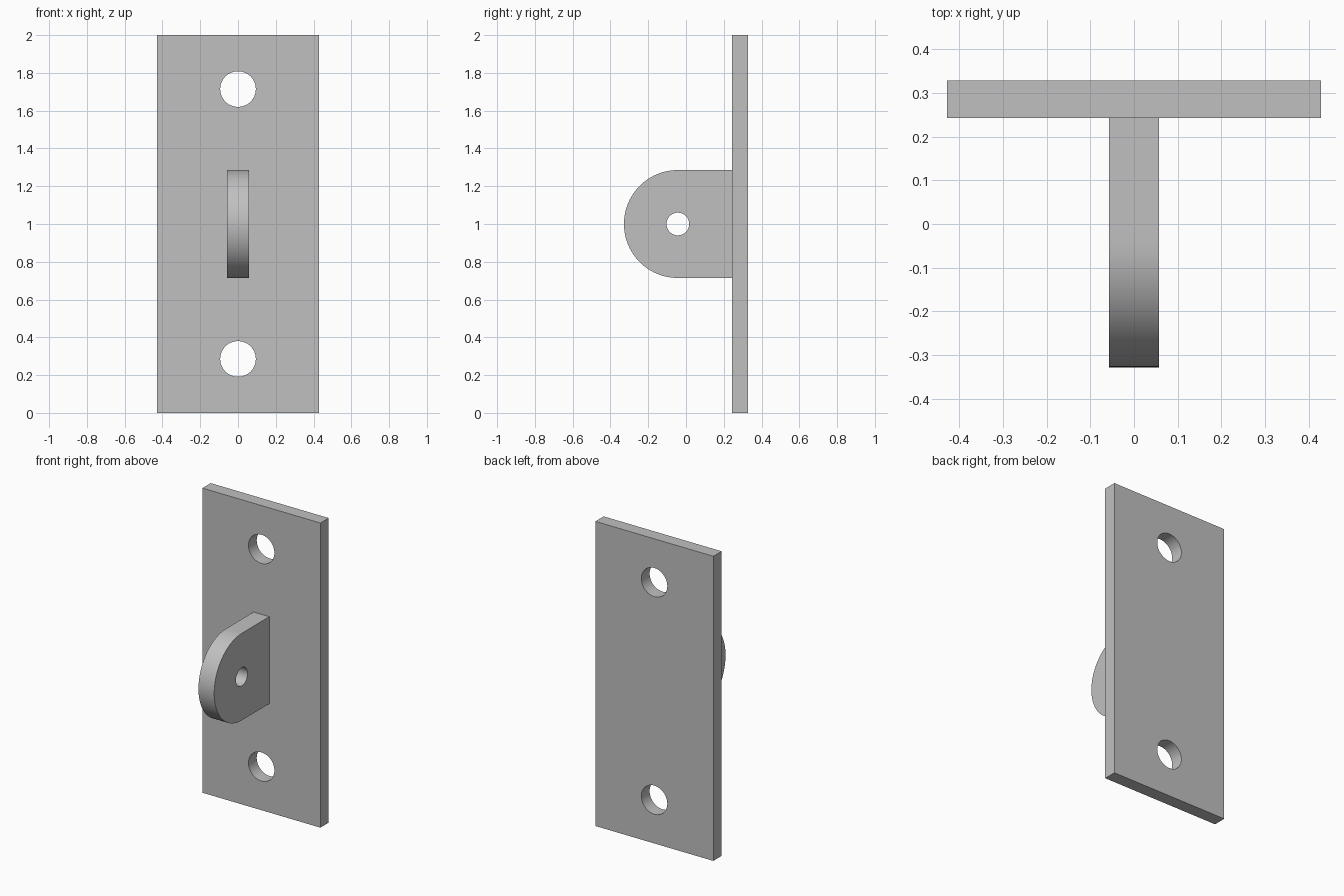
import bpy, bmesh
from math import pi, sin, cos
from mathutils import Vector

cube = bpy.data.objects.get("Cube")
if cube:
    bpy.data.objects.remove(cube, do_unlink=True)

grey = bpy.data.materials.new("plain_grey")
grey.use_nodes = True
grey.diffuse_color = (0.53, 0.53, 0.53, 1)
grey.node_tree.nodes["Principled BSDF"].inputs["Base Color"].default_value = grey.diffuse_color


def arc(u, v, radius, start, end, steps):
    """Points along an arc, both ends included."""
    angles = [start + (end - start) * i / steps for i in range(steps + 1)]
    return [(u + radius * cos(a), v + radius * sin(a)) for a in angles]


def circle(u, v, radius, steps=48):
    return arc(u, v, radius, 0, 2 * pi, steps)[:-1]


def prism(name, loops, place, depth):
    """Fill an outline with holes, then extrude it into a solid."""
    bm = bmesh.new()
    for loop in loops:
        verts = [bm.verts.new(place(u, v)) for u, v in loop]
        for a, b in zip(verts, verts[1:] + verts[:1]):
            bm.edges.new((a, b))
    bmesh.ops.triangle_fill(bm, edges=bm.edges[:], use_beauty=True)
    extruded = bmesh.ops.extrude_face_region(bm, geom=bm.faces[:], use_keep_orig=True)
    moved = [g for g in extruded["geom"] if isinstance(g, bmesh.types.BMVert)]
    bmesh.ops.translate(bm, verts=moved, vec=Vector(depth))
    bmesh.ops.recalc_face_normals(bm, faces=bm.faces[:])
    mesh = bpy.data.meshes.new(name)
    bm.to_mesh(mesh)
    bm.free()
    mesh.materials.append(grey)
    obj = bpy.data.objects.new(name, mesh)
    bpy.context.collection.objects.link(obj)
    bpy.ops.object.select_all(action="DESELECT")
    obj.select_set(True)
    bpy.context.view_layer.objects.active = obj
    bpy.ops.object.shade_smooth_by_angle(angle=pi / 6)
    return obj


half_width, back, plate_front = 0.4286, 0.3286, 0.2429
lug_radius, lug_y, lug_half = 0.2857, -0.0429, 0.0571

# Mounting plate with two screw holes
plate_outline = [(-half_width, 0), (half_width, 0), (half_width, 2), (-half_width, 2)]
screw_holes = [circle(0, 1 + side * 0.7143, 0.0943) for side in (-1, 1)]
prism("mounting_plate", [plate_outline] + screw_holes,
      lambda u, v: (u, plate_front, v), (0, back - plate_front, 0))

# Rounded lug with a pin hole
lug_outline = arc(lug_y, 1, lug_radius, pi / 2, 3 * pi / 2, 48)
lug_outline += [(plate_front, 1 - lug_radius), (plate_front, 1 + lug_radius)]
prism("lug", [lug_outline, circle(lug_y, 1, 0.06)],
      lambda u, v: (-lug_half, u, v), (2 * lug_half, 0, 0))
